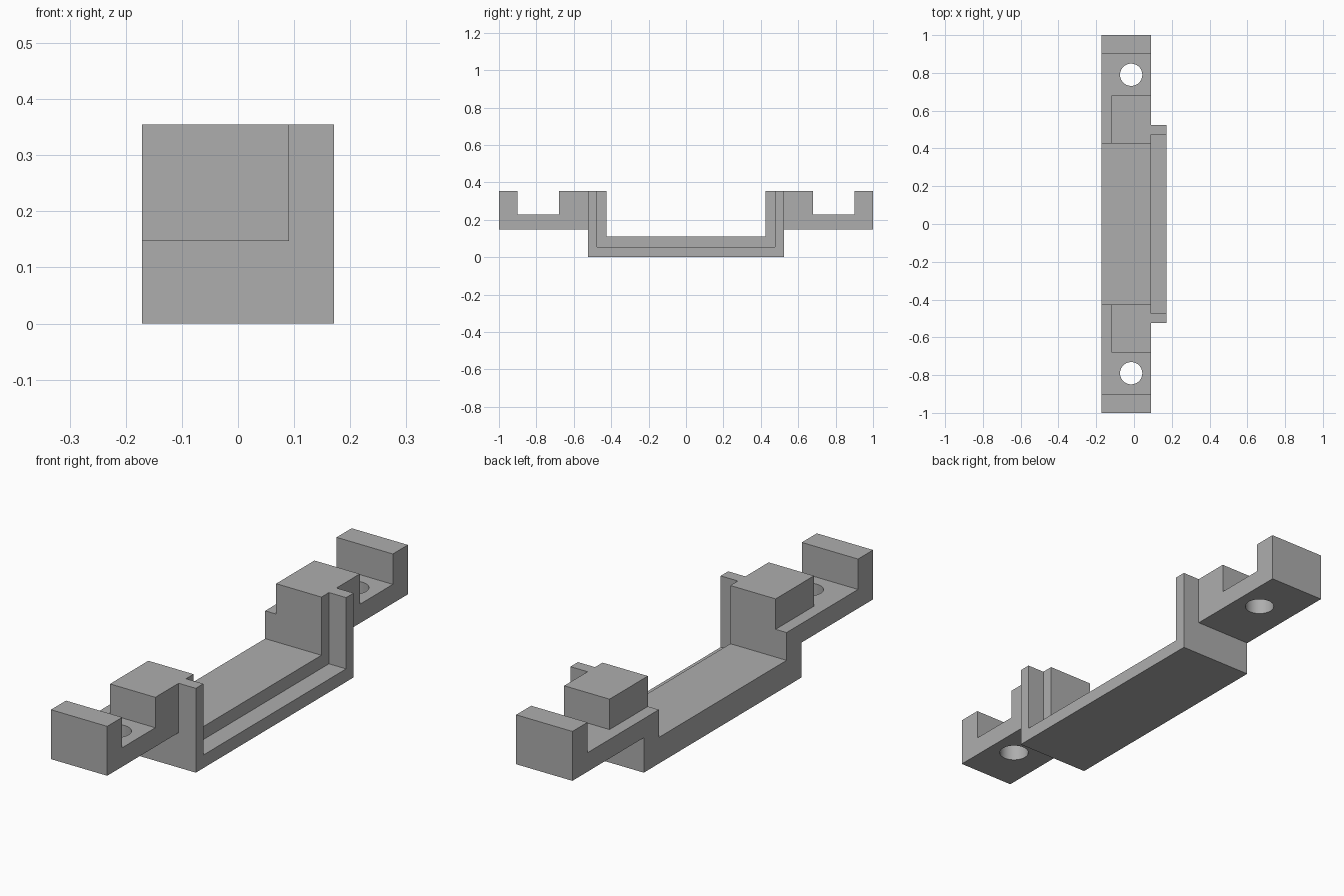
import bpy, bmesh
from mathutils import Vector

cube = bpy.data.objects.get("Cube")
if cube:
    bpy.data.objects.remove(cube, do_unlink=True)

# Single plain grey
grey = bpy.data.materials.new("plain grey")
grey.use_nodes = True
colour = (0.42, 0.42, 0.42, 1)
grey.diffuse_color = colour
grey.node_tree.nodes["Principled BSDF"].inputs["Base Color"].default_value = colour

# Heights shared between parts
TOP, ARM_TOP, ARM_BOTTOM, FLOOR_TOP, RIM_TOP = 0.355, 0.227, 0.147, 0.11, 0.055
BACK, BLOCK_BACK, FRONT, RIM_FRONT = -0.171, -0.12, 0.091, 0.171
INNER, RIM_INNER, OUTER = 0.425, 0.475, 0.525


def extrude_profile(name, points, x0, x1):
    """Extrude a (y, z) outline along x."""
    bm = bmesh.new()
    face = bm.faces.new([bm.verts.new((x0, y, z)) for y, z in points])
    new = bmesh.ops.extrude_face_region(bm, geom=[face])["geom"]
    verts = [v for v in new if isinstance(v, bmesh.types.BMVert)]
    bmesh.ops.translate(bm, verts=verts, vec=Vector((x1 - x0, 0, 0)))
    bmesh.ops.recalc_face_normals(bm, faces=bm.faces)
    mesh = bpy.data.meshes.new(name)
    bm.to_mesh(mesh)
    bm.free()
    mesh.materials.append(grey)
    obj = bpy.data.objects.new(name, mesh)
    bpy.context.collection.objects.link(obj)
    return obj


def mirrored(half):
    """Close a half outline with its reflection in y."""
    return half + [(-y, z) for y, z in reversed(half)]


# Main bracket: sunken floor, walls, arms and end lips
bracket = extrude_profile("bracket", mirrored([
    (OUTER, 0), (OUTER, ARM_BOTTOM), (1, ARM_BOTTOM), (1, TOP), (0.9, TOP),
    (0.9, ARM_TOP), (INNER, ARM_TOP), (INNER, FLOOR_TOP)]), BACK, FRONT)

# Thin U-shaped rim along the side
extrude_profile("side_rim", mirrored([
    (OUTER, 0), (OUTER, TOP), (RIM_INNER, TOP), (RIM_INNER, RIM_TOP)]),
    FRONT, RIM_FRONT)

for side, label in ((1, "back"), (-1, "front")):
    # Raised block on the arm
    a, b = side * INNER, side * 0.68
    extrude_profile(label + "_block",
                    [(a, ARM_TOP), (b, ARM_TOP), (b, TOP), (a, TOP)],
                    BLOCK_BACK, FRONT)

    # Screw hole through the arm
    bpy.ops.mesh.primitive_cylinder_add(vertices=48, radius=0.059, depth=0.3,
                                        location=(-0.015, side * 0.79, 0.19))
    cutter = bpy.context.object
    cutter.name = label + "_hole_cutter"
    cutter.hide_render = True
    cutter.data.materials.append(grey)
    cut = bracket.modifiers.new("hole", "BOOLEAN")
    cut.operation = "DIFFERENCE"
    cut.solver = "EXACT"
    cut.object = cutter
    bpy.ops.object.select_all(action="DESELECT")
    bracket.select_set(True)
    bpy.context.view_layer.objects.active = bracket
    bpy.ops.object.modifier_apply(modifier=cut.name)
    bpy.data.objects.remove(cutter, do_unlink=True)

# Round the hole walls, keep all other edges sharp
bpy.ops.object.shade_smooth_by_angle()
